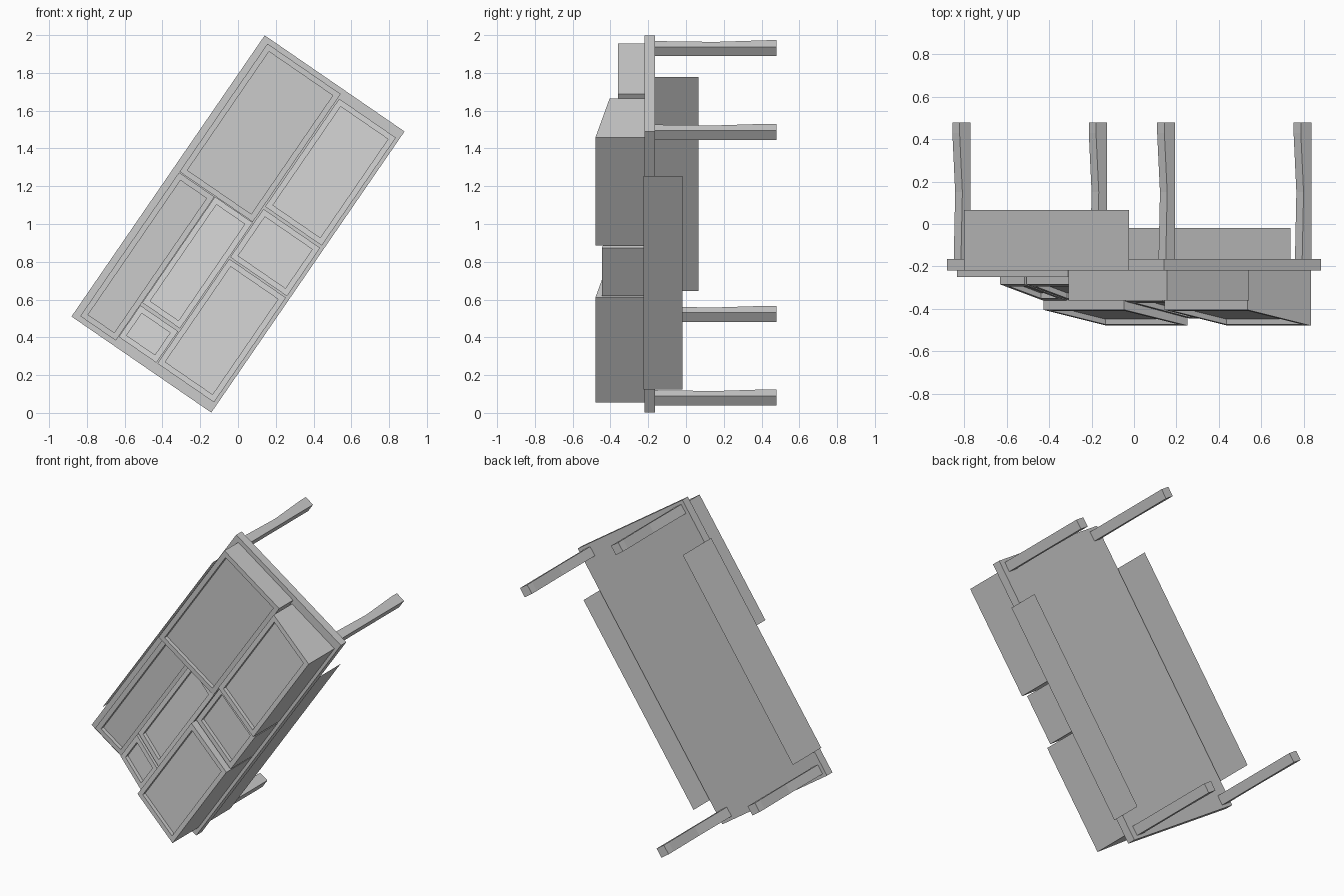
import bpy, bmesh, math
from mathutils import Matrix, Vector

if "Cube" in bpy.data.objects:
    bpy.data.objects.remove(bpy.data.objects["Cube"])

# Everything is built in a tilted frame: u = long way, v = short way, third axis = world y
A = math.radians(55.5)
U = Vector((math.cos(A), 0, math.sin(A)))
V = Vector((math.sin(A), 0, -math.cos(A)))
N = Vector((0, 1, 0))
FRAME = Matrix.Translation((0, 0, 1)) @ Matrix((U, V, N)).transposed().to_4x4()


def ring(u0, u1, v0, v1, y0, y1=None):
    """Rectangle whose depth runs from y0 at v0 to y1 at v1."""
    y1 = y0 if y1 is None else y1
    return [(u0, v0, y0), (u1, v0, y0), (u1, v1, y1), (u0, v1, y1)]


def loft(name, rings):
    """Skin a stack of four-sided rings, closed at both ends."""
    bm = bmesh.new()
    loops = [[bm.verts.new(p) for p in r] for r in rings]
    for a, b in zip(loops, loops[1:]):
        for i in range(4):
            j = (i + 1) % 4
            bm.faces.new((a[i], a[j], b[j], b[i]))
    bm.faces.new(loops[0])
    bm.faces.new(loops[-1])
    bmesh.ops.recalc_face_normals(bm, faces=bm.faces)
    return finish(name, bm)


def finish(name, bm):
    bm.transform(FRAME)
    mesh = bpy.data.meshes.new(name)
    bm.to_mesh(mesh)
    bm.free()
    ob = bpy.data.objects.new(name, mesh)
    bpy.context.collection.objects.link(ob)
    return ob


def tray(name, u0, u1, v0, v1, y0, y1, rim=0.03, deep=0.025):
    """Block on the panel front, with a rimmed recess following its slope."""
    k = (y1 - y0) / (v1 - v0) * rim
    inner = (u0 + rim, u1 - rim, v0 + rim, v1 - rim)
    loft(name, [ring(u0, u1, v0, v1, -0.22),
                ring(u0, u1, v0, v1, y0, y1),
                ring(*inner, y0 + k, y1 - k),
                ring(*inner, y0 + k + deep, y1 - k + deep)])


# Main panel
loft("panel", [ring(-0.903, 0.903, -0.449, 0.449, -0.22),
               ring(-0.903, 0.903, -0.449, 0.449, -0.165)])

# Framed blocks on the front
tray("large_tray", 0.053, 0.875, -0.412, 0.058, -0.36, -0.36)
tray("upper_right_tray", 0.157, 0.85, 0.066, 0.43, -0.405, -0.48)
tray("small_right_tray", -0.168, 0.142, 0.066, 0.43, -0.365, -0.445)
tray("lower_right_tray", -0.85, -0.178, 0.066, 0.43, -0.405, -0.48)
tray("shallow_tray", -0.875, 0.048, -0.412, -0.184, -0.25, -0.25)
tray("middle_tray", -0.63, 0.05, -0.182, 0.06, -0.285, -0.36)
tray("small_lower_tray", -0.85, -0.648, -0.182, 0.06, -0.285, -0.36)

# Flat side sheets standing just outside the long edges
for name, v, y0, y1 in (("left_side_sheet", -0.461, -0.22, 0.067),
                        ("right_side_sheet", 0.463, -0.225, -0.018)):
    bm = bmesh.new()
    bm.faces.new([bm.verts.new(p) for p in
                  ((-0.746, v, y0), (0.628, v, y0), (0.628, v, y1), (-0.746, v, y1))])
    finish(name, bm)

# Legs, waisted on one side and flared at the tip
for u, end in ((-0.853, "lower"), (0.853, "upper")):
    for v, side in ((-0.371, "left"), (0.41, "right")):
        loft(f"{end}_{side}_leg",
             [ring(u - 0.03, u + 0.03, v - w, v, y)
              for y, w in ((-0.165, 0.054), (0.15, 0.046), (0.43, 0.062), (0.48, 0.062))])
